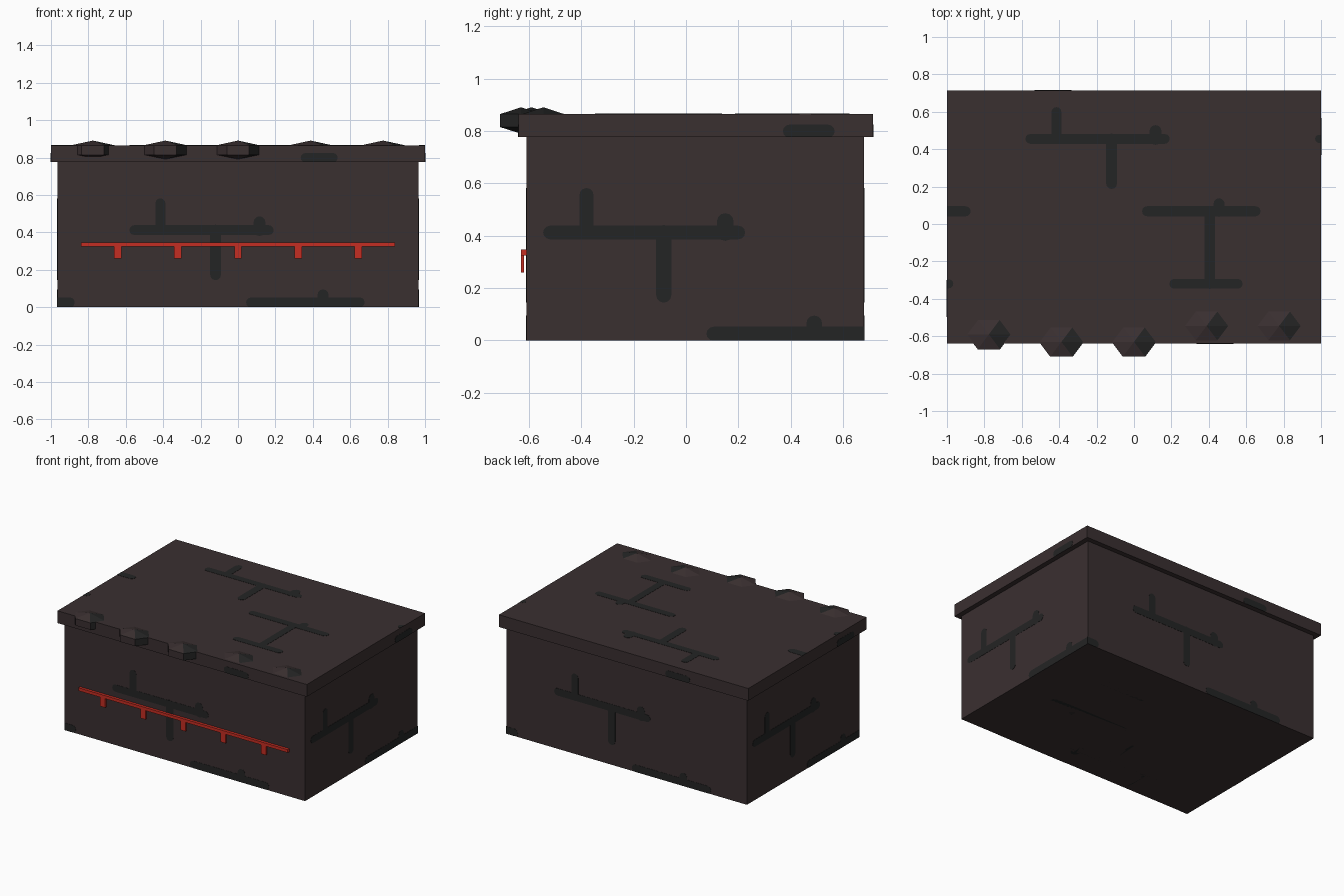
import bpy, bmesh, math
from mathutils import Vector

old = bpy.data.objects.get("Cube")
if old:
    bpy.data.objects.remove(old, do_unlink=True)


def material(name, rgb):
    m = bpy.data.materials.new(name)
    m.use_nodes = True
    col = (*rgb, 1)
    m.diffuse_color = col
    m.node_tree.nodes["Principled BSDF"].inputs["Base Color"].default_value = col
    return m


STONE = material("dark brown stone", (0.042, 0.029, 0.03))
VEIN = material("charcoal vein", (0.0175, 0.018, 0.018))
RED = material("red", (0.56, 0.026, 0.016))


def finish(name, bm, *mats):
    bmesh.ops.recalc_face_normals(bm, faces=bm.faces)
    me = bpy.data.meshes.new(name)
    bm.to_mesh(me)
    bm.free()
    for m in mats:
        me.materials.append(m)
    ob = bpy.data.objects.new(name, me)
    bpy.context.collection.objects.link(ob)
    return ob


def add_box(bm, lo, hi):
    lo, hi = Vector(lo), Vector(hi)
    for v in bmesh.ops.create_cube(bm, size=1)["verts"]:
        v.co = (lo + hi) / 2 + v.co * (hi - lo)


def box(name, lo, hi, mat):
    bm = bmesh.new()
    add_box(bm, lo, hi)
    return finish(name, bm, mat)


# Chest body and overhanging lid
BX, BF, BB, BZ = 0.965, -0.61, 0.68, 0.777
LX, LF, LB, LZ = 1.0, -0.64, 0.715, 0.866
box("chest_body", (-BX, BF, 0), (BX, BB, BZ), STONE)
box("lid", (-LX, LF, BZ), (LX, LB, LZ), STONE)

# Shared vein pattern: start u, start v, end u, end v, half width
STROKES = [
    (-0.555, 0.455, 0.165, 0.455, 0.026),
    (-0.415, 0.455, -0.415, 0.598, 0.027),
    (0.115, 0.455, 0.115, 0.497, 0.032),
    (-0.12, 0.455, -0.12, 0.216, 0.029),
    (0.07, 0.068, 0.65, 0.068, 0.027),
    (0.455, 0.068, 0.455, 0.108, 0.03),
    (0.405, 0.068, 0.405, -0.32, 0.027),
    (0.215, -0.32, 0.555, -0.32, 0.026),
    (-1.1, 0.068, -0.9, 0.068, 0.027),
    (-1.1, -0.32, -0.99, -0.32, 0.024),
    (0.99, 0.455, 1.1, 0.455, 0.022),
    (0.36, 0.842, 0.508, 0.842, 0.025),
]


def veins(name, origin, u_axis, v_axis, shift, lo, hi):
    """Thin rounded plates on one flat side, trimmed to its bounds."""
    U, V, O = Vector(u_axis), Vector(v_axis), Vector(origin)
    N = U.cross(V)
    bm = bmesh.new()
    for u0, v0, u1, v1, r in STROKES:
        ang = math.atan2(v1 - v0, u1 - u0)
        outline = []
        for cu, cv, start in ((u1, v1, ang - math.pi / 2), (u0, v0, ang + math.pi / 2)):
            for i in range(7):
                a = start + math.pi * i / 6
                pu = cu + r * math.cos(a) + shift[0]
                pv = cv + r * math.sin(a) + shift[1]
                p = (min(max(pu, lo[0]), hi[0]), min(max(pv, lo[1]), hi[1]))
                if not outline or math.dist(p, outline[-1]) > 0.0005:
                    outline.append(p)
        if math.dist(outline[0], outline[-1]) < 0.0005:
            outline.pop()
        spans = [max(c) - min(c) for c in zip(*outline)]
        if len(outline) < 3 or min(spans) < 0.004:
            continue
        face = bm.faces.new([bm.verts.new(O + U * a + V * b + N * 0.0015) for a, b in outline])
        ext = bmesh.ops.extrude_face_region(bm, geom=[face])["geom"]
        for v in ext:
            if isinstance(v, bmesh.types.BMVert):
                v.co -= N * 0.003
    return finish(name, bm, VEIN)


# Veins on the top, the underside and the four sides
veins("top_veins", (0, 0, LZ), (1, 0, 0), (0, 1, 0), (0, 0), (-LX, LF), (LX, LB))
veins("bottom_veins", (0, 0, 0.0015), (1, 0, 0), (0, -1, 0), (0, -0.035), (-BX, -BB), (BX, -BF))
DROP = -0.0425
SIDES = [
    # name, outward axis direction, body reach, lid reach, shift, body and lid spans
    ("front", (1, 0, 0), -BF, -LF, 0, (-BX, BX), (-LX, LX)),
    ("back", (-1, 0, 0), BB, LB, 0, (-BX, BX), (-LX, LX)),
    ("left", (0, 1, 0), BX, LX, 0.035, (BF, BB), (LF, LB)),
    ("right", (0, -1, 0), BX, LX, -0.035, (-BB, -BF), (-LB, -LF)),
]
Z = Vector((0, 0, 1))
for name, axis, reach, lid_reach, du, span, lid_span in SIDES:
    out = Vector(axis).cross(Z)
    veins(name + "_veins", out * reach, axis, Z, (du, DROP), (span[0], 0), (span[1], BZ))
    veins(name + "_lid_veins", out * lid_reach, axis, Z, (du, DROP),
          (lid_span[0], BZ), (lid_span[1], LZ))

# Five faceted studs along the front of the lid
for i, y in enumerate((-0.59, -0.63, -0.63, -0.545, -0.545)):
    x = (i - 2) * 0.388
    bm = bmesh.new()
    rings = []
    for z in (0.815, 0.865):
        rings.append([bm.verts.new((x + 0.12 * math.cos(k * math.pi / 3),
                                    y + 0.092 * math.sin(k * math.pi / 3), z)) for k in range(6)])
    low, high = bm.verts.new((x, y, 0.79)), bm.verts.new((x, y, 0.891))
    for k in range(6):
        j = (k + 1) % 6
        sides = [bm.faces.new((rings[0][k], rings[0][j], rings[1][j], rings[1][k])),
                 bm.faces.new((rings[1][k], rings[1][j], high)),
                 bm.faces.new((rings[0][j], rings[0][k], low))]
        for f in sides:
            f.material_index = 1 if k in (0, 5) else 0
    finish(f"lid_stud_{i + 1}", bm, STONE, VEIN)

# Red rail with hanging teeth across the front
box("red_rail", (-0.84, -0.63, 0.325), (0.84, BF, 0.347), RED)
bm = bmesh.new()
for i in range(-2, 3):
    x = i * 0.322
    add_box(bm, (x - 0.02, -0.63, 0.26), (x + 0.02, -0.618, 0.33))
finish("red_teeth", bm, RED)
